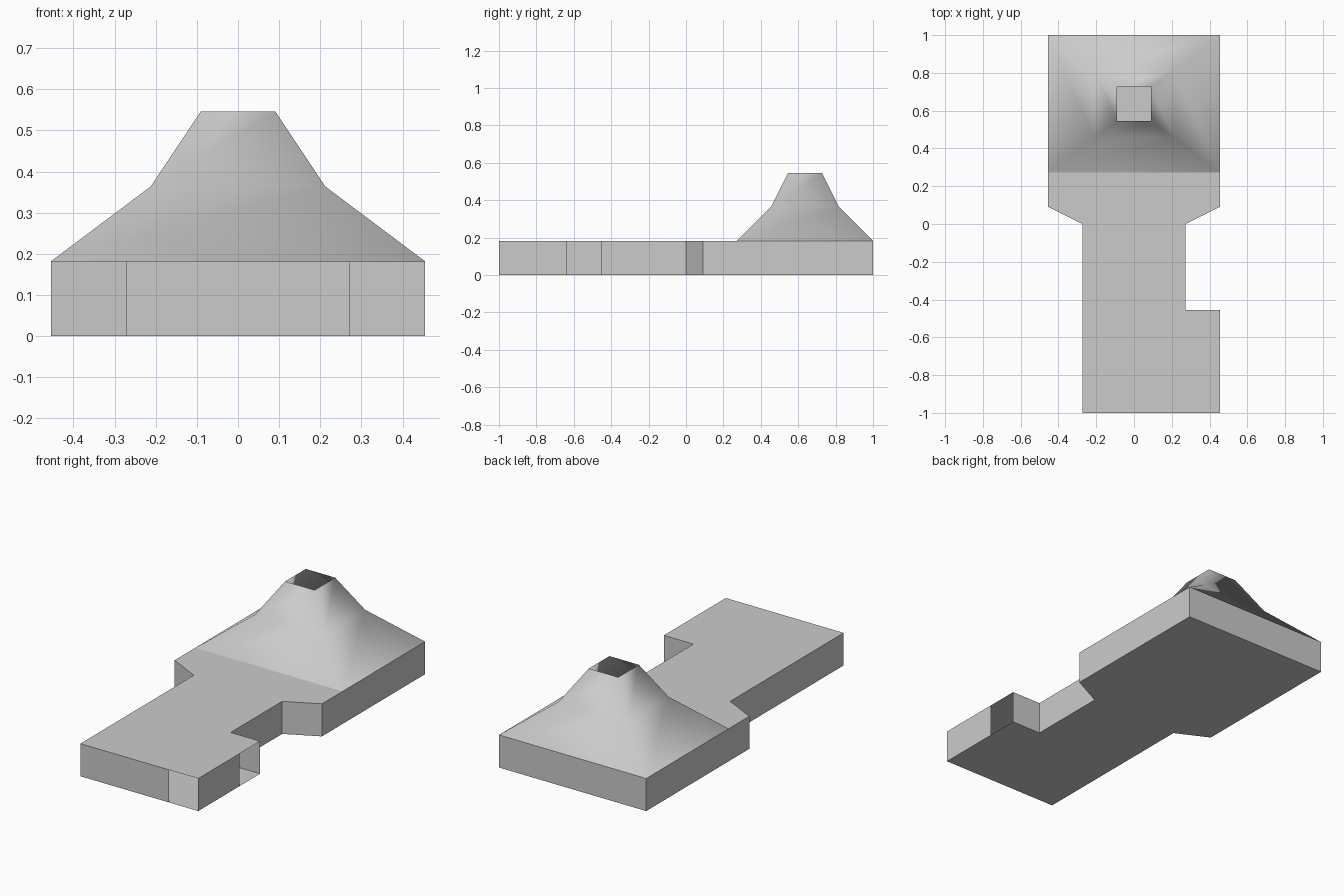
import bpy, bmesh

if "Cube" in bpy.data.objects:
    bpy.data.objects.remove(bpy.data.objects["Cube"])

U = 1 / 11          # grid module of the building
WALL_H = 2          # wall height in modules

# Plan outline, counter-clockwise, in modules
OUTLINE = [(-3, -11), (3, -11), (5, -11), (5, -7), (5, -5), (3, -5), (3, 0),
           (5, 1), (5, 3), (5, 11), (-5, 11), (-5, 3), (-5, 1), (-3, 0)]
OPENINGS = {1, 3}   # outline segments left open: front doorway, side window


def finish(name, bm, smooth=False):
    for f in bm.faces:
        f.smooth = smooth
    mesh = bpy.data.meshes.new(name)
    bm.to_mesh(mesh)
    bm.free()
    obj = bpy.data.objects.new(name, mesh)
    bpy.context.collection.objects.link(obj)
    return obj


def ring(bm, points, z):
    return [bm.verts.new((x * U, y * U, z * U)) for x, y in points]


def wall_band(bm, low, high, skip=()):
    n = len(low)
    for i in range(n):
        if i not in skip:
            j = (i + 1) % n
            bm.faces.new((low[i], low[j], high[j], high[i]))


def rect(half_x, y0, y1):
    return [(-half_x, y0), (half_x, y0), (half_x, y1), (-half_x, y1)]


# Outer walls with doorway and window
bm = bmesh.new()
wall_band(bm, ring(bm, OUTLINE, 0), ring(bm, OUTLINE, WALL_H), OPENINGS)
finish("walls", bm)

# Floor slab
bm = bmesh.new()
bm.faces.new(ring(bm, OUTLINE, 0)[::-1])
finish("floor", bm)

# Flat roof, stopping where the chimney hood begins
bm = bmesh.new()
bm.faces.new(ring(bm, [p for p in OUTLINE if p[1] <= 3], WALL_H))
finish("flat_roof", bm)

# Flared chimney hood, open at the top
bm = bmesh.new()
sections = [(rect(5, 3, 11), 2), (rect(7 / 3, 5, 9), 4), (rect(1, 6, 8), 6)]
rings = [ring(bm, pts, z) for pts, z in sections]
for low, high in zip(rings, rings[1:]):
    wall_band(bm, low, high)
finish("chimney_hood", bm, smooth=True)
